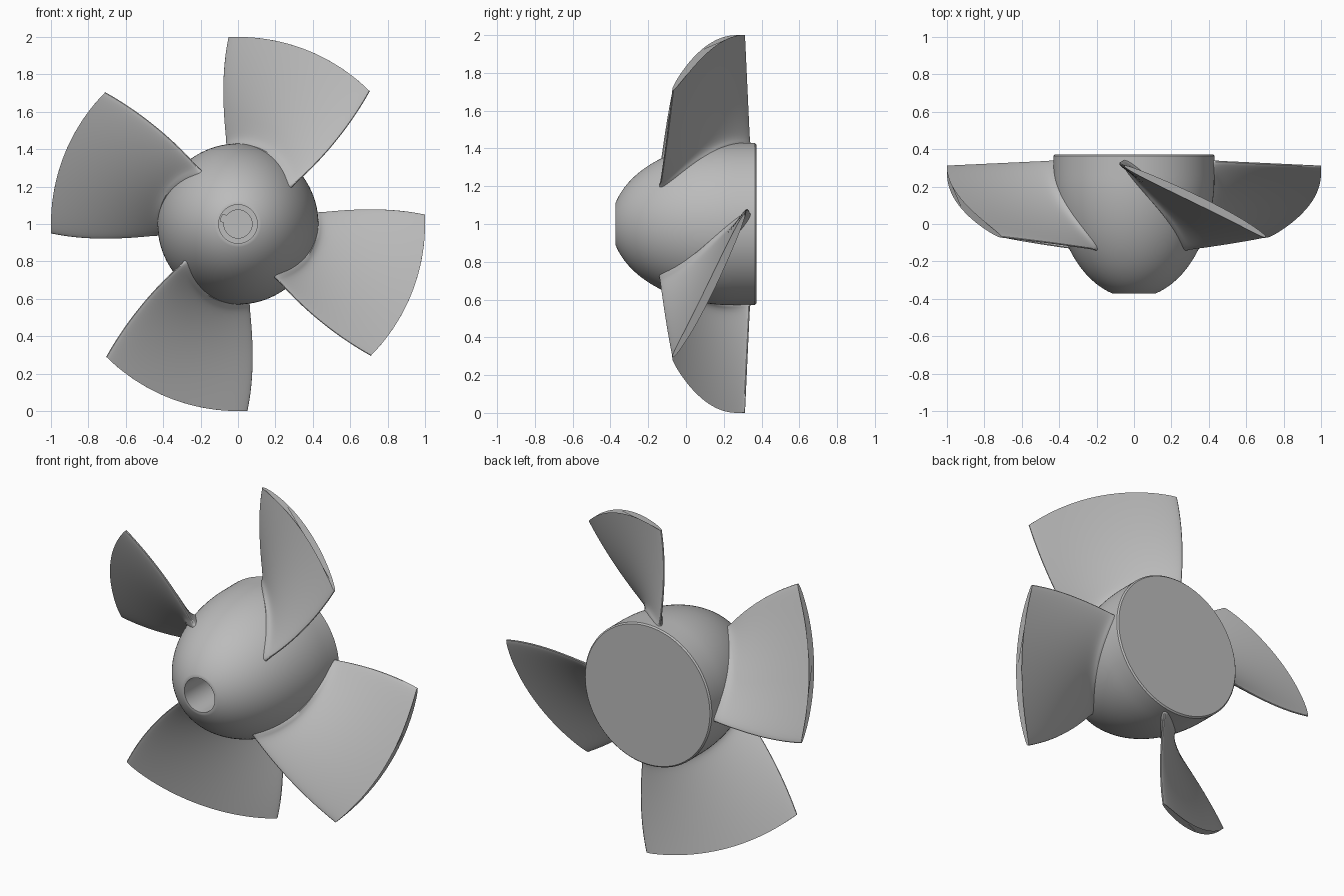
import bpy, bmesh, math
from math import sin, cos, pi, radians

if "Cube" in bpy.data.objects:
    bpy.data.objects.remove(bpy.data.objects["Cube"])

metal = bpy.data.materials.new("plain grey")
metal.use_nodes = True
grey = (0.5, 0.5, 0.5, 1)
metal.diffuse_color = grey
metal.node_tree.nodes["Principled BSDF"].inputs["Base Color"].default_value = grey

AXIS_Z = 1.0
FRONT, BACK = -0.372, 0.372
HUB_R = 0.43


def polar(radius, angle, y):
    """Point around the shaft axis; angle runs clockwise from the top."""
    return (radius * sin(angle), y, AXIS_Z + radius * cos(angle))


def hub_radius(y):
    d = max(0.0, 0.25 - y) / 0.645
    return HUB_R * math.sqrt(max(0.0, 1 - d * d))


def finish(name, bm):
    bmesh.ops.recalc_face_normals(bm, faces=bm.faces)
    mesh = bpy.data.meshes.new(name)
    bm.to_mesh(mesh)
    bm.free()
    mesh.materials.append(metal)
    obj = bpy.data.objects.new(name, mesh)
    bpy.context.collection.objects.link(obj)
    bpy.ops.object.select_all(action='DESELECT')
    obj.select_set(True)
    bpy.context.view_layer.objects.active = obj
    bpy.ops.object.shade_smooth_by_angle(angle=radians(35))
    return obj


def skin(bm, rings):
    """Join closed rings of points and cap both ends."""
    loops = [[bm.verts.new(p) for p in ring] for ring in rings]
    for a, b in zip(loops, loops[1:]):
        for i in range(len(a)):
            j = (i + 1) % len(a)
            bm.faces.new((a[i], a[j], b[j], b[i]))
    bm.faces.new(loops[0])
    bm.faces.new(loops[-1])


# Hub: bullet-shaped body with a stepped, keyed blind bore
def build_hub():
    segments, steps = 120, 40
    bore, pilot, key = 0.103, 0.075, 0.096
    outer = []
    for i in range(steps + 1):
        y = FRONT + (BACK - 0.008 - FRONT) * (i / steps) ** 1.4
        outer.append((hub_radius(y), y))
    outer.append((HUB_R - 0.008, BACK))
    inner = [(pilot, 0.1), (pilot, -0.1), (bore, -0.1), (bore, FRONT)]
    rings = []
    for radius, y in inner + outer:
        ring = []
        for k in range(segments):
            a = 2 * pi * k / segments
            keyed = radius == pilot and radians(276) < a < radians(304)
            ring.append(polar(key if keyed else radius, a, y))
        rings.append(ring)
    bm = bmesh.new()
    skin(bm, rings)
    finish("hub", bm)


# Blade: helical sheet with a rounded section and a flared root
def quad(a, b, c, t):
    """Parabola through a, b, c at t = 0, 0.5, 1."""
    return a * (1 - t) * (1 - 2 * t) + 4 * b * t * (1 - t) + c * t * (2 * t - 1)


def mean_line(s, r):
    """Angle and y of the blade's middle surface; s = 0 trailing, 1 leading."""
    t = (r - 0.38) / 0.62
    trailing = radians(quad(-8, -6.5, -2.9, t))
    leading = radians(quad(54.5, 49.7, 44.8, t))
    y_trail = 0.34 - 0.03 * t
    y_lead = -0.135 + 0.065 * t
    return trailing + (leading - trailing) * s, y_trail + (y_lead - y_trail) * s


def blade_point(s, u, side):
    root = hub_radius(mean_line(s, 0.4)[1])
    base = root - 0.04
    r = base + (1.0 - base) * u ** 1.6
    angle, y = mean_line(s, r)
    a0, y0 = mean_line(s - 0.01, r)
    a1, y1 = mean_line(s + 0.01, r)
    along, across = (a1 - a0) * r, y1 - y0
    length = math.hypot(along, across)
    shape = max(0.0, 4 * s * (1 - s)) ** 0.4
    flare = 0.02 * math.exp(-max(0.0, r - root) / 0.018)
    half = side * shape * (0.022 + flare)
    return polar(r, angle - half * across / length / r, y + half * along / length)


def build_blade(name, turn):
    chord, span = 28, 28
    stations = [(1 - cos(pi * i / chord)) / 2 for i in range(chord + 1)]
    outline = [(s, 1) for s in stations] + [(s, -1) for s in stations[-2:0:-1]]
    bm = bmesh.new()
    skin(bm, [[blade_point(s, j / span, side) for s, side in outline]
              for j in range(span + 1)])
    for v in bm.verts:
        x, z = v.co.x, v.co.z - AXIS_Z
        v.co.x = x * cos(turn) + z * sin(turn)
        v.co.z = AXIS_Z + z * cos(turn) - x * sin(turn)
    finish(name, bm)


build_hub()
for index, label in enumerate(("top", "left", "bottom", "right")):
    build_blade(label + "_blade", index * pi / 2)
